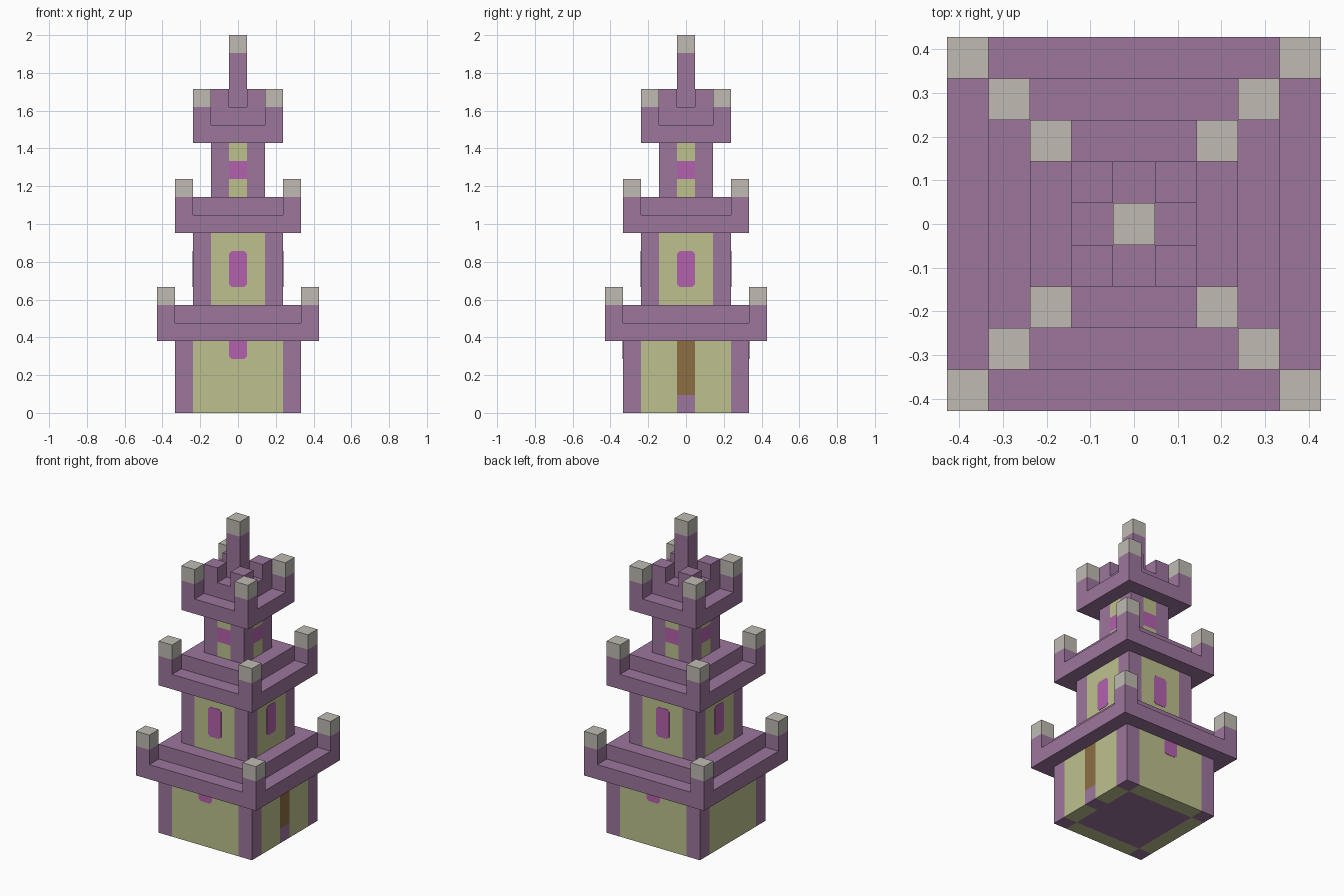
import bpy, bmesh
from math import pi
from mathutils import Matrix, Vector

U = 2 / 21  # one block

if "Cube" in bpy.data.objects:
    bpy.data.objects.remove(bpy.data.objects["Cube"], do_unlink=True)


def make_material(name, rgb):
    m = bpy.data.materials.new(name)
    m.use_nodes = True
    col = [(c / 255) ** 2.2 for c in rgb] + [1]
    m.diffuse_color = col
    m.node_tree.nodes["Principled BSDF"].inputs["Base Color"].default_value = col
    return m


PURPLE, STONE, WALL, PINK, WOOD = range(5)
MATERIALS = [
    make_material("purple", (155, 117, 155)),
    make_material("pale stone", (190, 185, 177)),
    make_material("yellow green", (188, 192, 140)),
    make_material("pink", (178, 97, 172)),
    make_material("brown wood", (138, 110, 67)),
]


def finish(name, bm):
    me = bpy.data.meshes.new(name)
    bmesh.ops.recalc_face_normals(bm, faces=bm.faces)
    bm.to_mesh(me)
    bm.free()
    for m in MATERIALS:
        me.materials.append(m)
    ob = bpy.data.objects.new(name, me)
    bpy.context.collection.objects.link(ob)
    return ob


def block(name, width, z0, z1, x=0, y=0, cuts=(), zcuts=(), rule=None):
    """Square block in block units, cut along planes and coloured by a rule."""
    bm = bmesh.new()
    size = Matrix.Diagonal((width, width, z1 - z0, 1))
    bmesh.ops.create_cube(bm, size=1, matrix=Matrix.Translation((x, y, (z0 + z1) / 2)) @ size)
    planes = [(Vector(axis) * c, axis) for c in cuts for axis in ((1, 0, 0), (0, 1, 0))]
    planes += [(Vector((0, 0, z)), (0, 0, 1)) for z in zcuts]
    for co, no in planes:
        bmesh.ops.bisect_plane(bm, geom=bm.verts[:] + bm.edges[:] + bm.faces[:],
                               plane_co=co, plane_no=no)
    bm.normal_update()
    if rule:
        for f in bm.faces:
            f.material_index = rule(f.calc_center_median(), f.normal)
    bmesh.ops.scale(bm, vec=(U, U, U), verts=bm.verts)
    return finish(name, bm)


def across(c, n):
    """Distance from the middle of a wall."""
    return abs(c.y if abs(n.x) > 0.5 else c.x)


# Wall colouring rules
def base_rule(c, n):
    if abs(n.z) > 0.5:
        outer, inner = max(abs(c.x), abs(c.y)), min(abs(c.x), abs(c.y))
        door_cell = c.x > 2.5 and abs(c.y) < 0.5
        return WALL if outer > 2.5 > inner and not door_cell else PURPLE
    if n.x > 0.5 and abs(c.y) < 0.5:
        return WOOD if c.z > 1 else PURPLE
    return WALL if across(c, n) < 2.5 else PURPLE


def middle_rule(c, n):
    return WALL if abs(n.z) < 0.5 and across(c, n) < 1.5 else PURPLE


def upper_rule(c, n):
    if abs(n.z) > 0.5 or across(c, n) > 0.5:
        return PURPLE
    return PINK if 13 < c.z < 14 else WALL


# Tower storeys
block("base_storey", 7, 0, 4, cuts=(-2.5, -0.5, 0.5, 2.5), zcuts=(1,), rule=base_rule)
block("middle_storey", 5, 6, 10, cuts=(-1.5, 1.5), rule=middle_rule)
block("upper_storey", 3, 12, 15, cuts=(-0.5, 0.5), zcuts=(13, 14), rule=upper_rule)


# Stepped ledges with stone-capped corner posts
def ledge(name, width, z):
    block(name + "_slab", width, z, z + 1)
    block(name + "_step", width - 2, z + 1, z + 2)
    r = (width - 1) / 2
    for i, (sx, sy) in enumerate([(-1, -1), (1, -1), (1, 1), (-1, 1)]):
        block(f"{name}_post_{i + 1}", 1, z + 1, z + 3, sx * r, sy * r, zcuts=(z + 2,),
              rule=lambda c, n: STONE if c.z > z + 2 else PURPLE)


ledge("lower_ledge", 9, 4)
ledge("middle_ledge", 7, 10)
ledge("top_ledge", 5, 15)

# Battlements and spire
for i, (sx, sy) in enumerate([(-1, -1), (1, -1), (1, 1), (-1, 1)]):
    block(f"battlement_{i + 1}", 1, 17, 18, sx, sy)
block("spire", 1, 17, 21, zcuts=(20,), rule=lambda c, n: STONE if c.z > 20 else PURPLE)


# Thin window plates with clipped corners
def window(name, radius, z0, z1, turn, clip_top):
    h, k = 0.5, 0.15
    pts = [(-h, z0 + k), (-h + k, z0), (h - k, z0), (h, z0 + k)]
    if clip_top:
        pts += [(h, z1 - k), (h - k, z1), (-h + k, z1), (-h, z1 - k)]
    else:
        pts += [(h, z1), (-h, z1)]
    bm = bmesh.new()
    face = bm.faces.new([bm.verts.new((px, -radius, pz)) for px, pz in pts])
    ext = bmesh.ops.extrude_face_region(bm, geom=[face])
    moved = [v for v in ext["geom"] if isinstance(v, bmesh.types.BMVert)]
    bmesh.ops.translate(bm, vec=(0, -0.02, 0), verts=moved)
    for f in bm.faces:
        f.material_index = PINK
    bmesh.ops.transform(bm, matrix=Matrix.Rotation(turn * pi / 2, 4, "Z"), verts=bm.verts)
    bmesh.ops.scale(bm, vec=(U, U, U), verts=bm.verts)
    finish(name, bm)


for turn, side in enumerate(("front", "left", "back", "right")):
    window(side + "_middle_window", 2.5, 7, 9, turn, True)
    if side in ("front", "back"):
        window(side + "_base_window", 3.5, 3, 4, turn, False)
